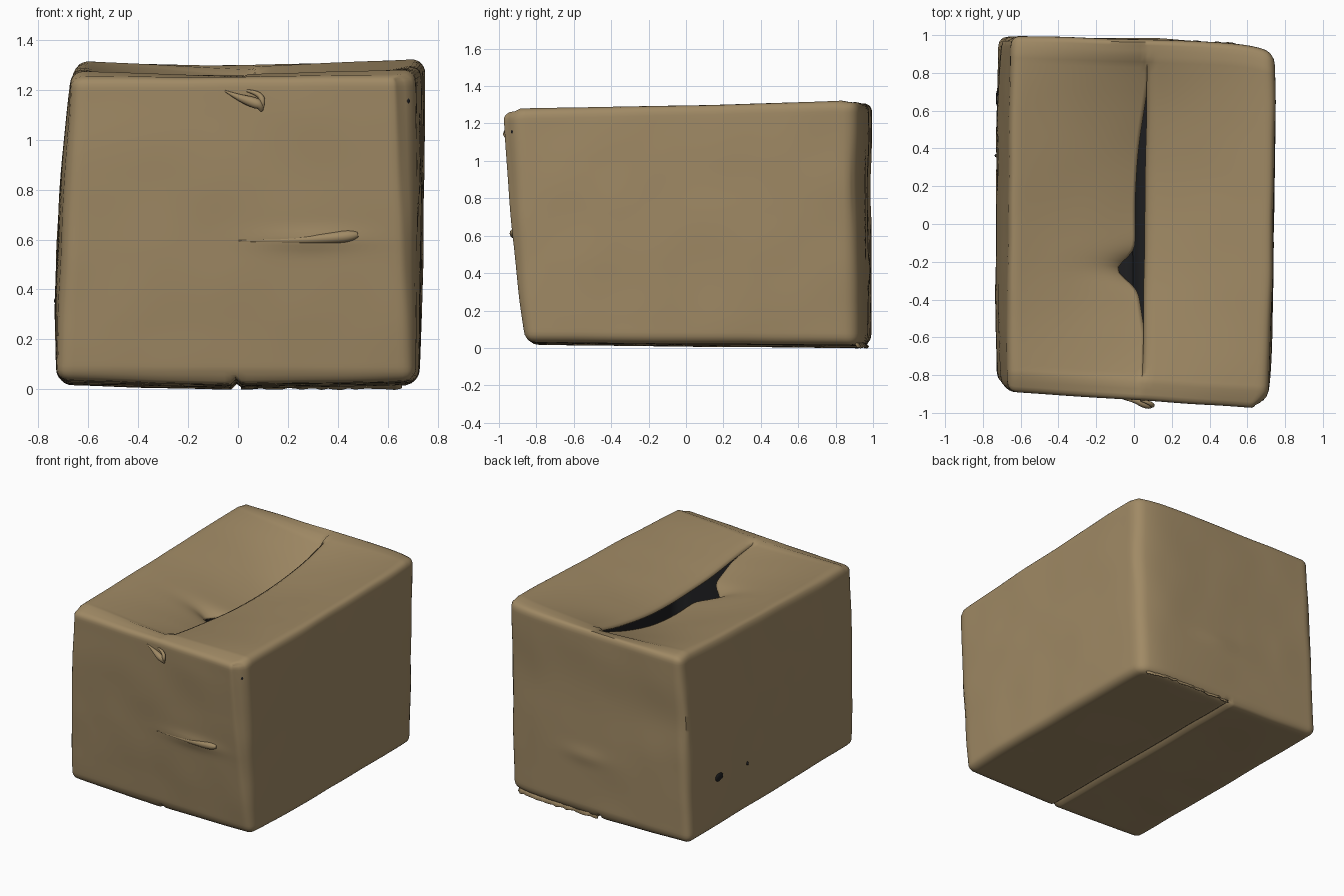
import bpy, bmesh, math, random
from mathutils import Vector, noise

random.seed(4)
if "Cube" in bpy.data.objects:
    bpy.data.objects.remove(bpy.data.objects["Cube"])


def material(name, rgb):
    m = bpy.data.materials.new(name)
    m.use_nodes = True
    m.diffuse_color = (*rgb, 1)
    m.node_tree.nodes["Principled BSDF"].inputs["Base Color"].default_value = (*rgb, 1)
    return m


cardboard = material("brown cardboard", (0.35, 0.252, 0.129))
inside = material("dark interior", (0.012, 0.0125, 0.014))

# Slightly skewed corners of the carton, keyed by side signs (x, y, z)
CORNERS = {
    (-1, -1, -1): (-0.73, -0.825, 0.035), (1, -1, -1): (0.71, -0.86, 0.03),
    (-1, 1, -1): (-0.72, 0.995, 0.015), (1, 1, -1): (0.715, 0.905, 0.015),
    (-1, -1, 1): (-0.67, -0.89, 1.272), (1, -1, 1): (0.705, -0.98, 1.28),
    (-1, 1, 1): (-0.65, 1.0, 1.32), (1, 1, 1): (0.745, 0.9, 1.328),
}
HALF = Vector((0.7, 0.95, 0.64))
ROUND = 0.052


def bump(value, centre, width):
    return math.exp(-((value - centre) / width) ** 2)


def place(u, v, w):
    """Map box coordinates in -1..1 to the skewed, gently bulging carton."""
    p = Vector((0, 0, 0))
    for (a, b, c), corner in CORNERS.items():
        p += Vector(corner) * ((1 + a * u) * (1 + b * v) * (1 + c * w) / 8)
    p.x += u * (0.03 if u < 0 else 0.01) * (1 - v ** 4) * (1 - w * w)
    if u > 0:
        p.x += 0.012 * u * (1 - v ** 4)
    if v > 0:
        p.y += 0.027 * v * (1 - u ** 6) * (1 + u)
    else:
        p.y += 0.015 * v * (1 - w * w)
    return p


def rounded(co):
    q = Vector([c * h for c, h in zip(co, HALF)])
    core = Vector([max(-h + ROUND, min(h - ROUND, c)) for c, h in zip(q, HALF)])
    q = core + (q - core).normalized() * ROUND
    return [c / h for c, h in zip(q, HALF)]


def finish(name, bm, mats, angle=50):
    mesh = bpy.data.meshes.new(name)
    bm.to_mesh(mesh)
    bm.free()
    for m in mats:
        mesh.materials.append(m)
    obj = bpy.data.objects.new(name, mesh)
    bpy.context.collection.objects.link(obj)
    bpy.ops.object.select_all(action="DESELECT")
    obj.select_set(True)
    bpy.context.view_layer.objects.active = obj
    bpy.ops.object.shade_smooth_by_angle(angle=math.radians(angle))
    return obj


# Carton shell, slit along the seam between the two top flaps
bm = bmesh.new()
bmesh.ops.create_cube(bm, size=2)
bmesh.ops.subdivide_edges(bm, edges=bm.edges[:], cuts=63, use_grid_fill=True)
seam = [e for e in bm.edges if all(
    abs(v.co.x) < 0.001 and v.co.z > 0.99 and abs(v.co.y) < 0.88 for v in e.verts)]
bmesh.ops.split_edges(bm, edges=seam)

targets = {}
for vert in bm.verts:
    u, v, w = vert.co
    side = sum(f.calc_center_median().x for f in vert.link_faces)
    p = place(*rounded(vert.co))
    high = (w + 1) / 2
    inward = 1 - abs(u)
    if abs(v) > 0.91:
        # End panels stop a little below the top flaps
        p.z -= (0.014 if v < 0 else 0.008) * max(0, (w - 0.8) / 0.2)
    if w > 0.99:
        # Top flaps sag toward the seam, deepest behind the middle
        sag = inward * (1 - v * v) * (1 + 0.35 * v)
        p.x += 0.025 * inward
        if side < -0.001:
            p.z -= 0.18 * sag + 0.01 * inward * (abs(v) < 0.88)
            p.z -= 0.03 * bump(p.y, -0.23, 0.1) * inward ** 6
            gap = 0.06 * max(0, 1 - ((p.y - 0.08) / 0.66) ** 2) - 0.01
            gap += 0.1 * bump(p.y, -0.24, 0.075)
            p.x -= gap * inward ** 3
        else:
            p.z -= 0.12 * sag
            if side > 0.001 and abs(v) < 0.88:
                p.z -= 0.02 * bump(u, 0, 0.035)
    elif w < -0.99:
        # Bottom flaps meet in a shallow groove
        p.z -= 0.014 * inward * (1.3 if u < 0 else 1) - 0.02 * bump(u, 0, 0.02)
    if v < -0.99:
        # Soft swelling around the front crease
        p.y -= 0.012 * bump(p.z, 0.60, 0.04) * bump(p.x, 0.3, 0.2)
    elif v > 0.99:
        # Back panel pinches inward across its middle
        p.y -= 0.010 * bump(p.z, 0.85, 0.2)
        p.y += 0.008 * bump(p.z, 0.42, 0.05) * bump(p.x, 0.1, 0.15)
    # Front panel edge pulled in beside the corner
    p.x -= 0.055 * high * max(0, u) ** 4 * bump(v, -1, 0.05)
    wobble = noise.noise_vector(p * 3.5) * 0.005
    targets[vert] = p + Vector((wobble.x, wobble.y, wobble.z * 0.5))
for vert, p in targets.items():
    vert.co = p
box = finish("carton", bm, [cardboard, inside])
wall = box.modifiers.new("wall thickness", "SOLIDIFY")
wall.thickness = 0.01
wall.offset = -1
wall.material_offset = 1
wall.material_offset_rim = 0


# Raised wrinkles on the front panel, given as x, z, radius and lift
def wrinkle(name, points):
    curve = bpy.data.curves.new(name, "CURVE")
    curve.dimensions = "3D"
    curve.bevel_depth = 0.01
    curve.bevel_resolution = 4
    curve.use_fill_caps = True
    spline = curve.splines.new("NURBS")
    spline.points.add(len(points) - 1)
    spline.use_endpoint_u = True
    spline.order_u = 3
    for point, (x, z, radius, lift) in zip(spline.points, points):
        p = place(x / 0.7, -1, z / 0.63 - 1)
        point.co = (p.x, p.y - lift, p.z, 1)
        point.radius = radius
    curve.materials.append(cardboard)
    obj = bpy.data.objects.new(name, curve)
    bpy.context.collection.objects.link(obj)


wrinkle("front_crease", [(0, 0.57, 0.3, 0), (0.2, 0.57, 1.2, 0), (0.36, 0.58, 2.2, 0),
                         (0.45, 0.59, 2.6, 0), (0.475, 0.595, 1, 0)])
wrinkle("front_torn_tab", [(-0.07, 1.18, 0.3, 0), (-0.02, 1.155, 1.2, 0), (0.04, 1.135, 2.2, 0.02),
                           (0.08, 1.12, 2, 0.025), (0.08, 1.095, 0.5, 0.02)])
wrinkle("front_tab_curl", [(0.02, 1.18, 0.5, 0), (0.07, 1.17, 1.2, 0.01),
                           (0.09, 1.13, 1.2, 0.03), (0.08, 1.10, 0.4, 0.02)])


# Small punctures in the side walls
def puncture(name, at, size):
    bm = bmesh.new()
    bmesh.ops.create_uvsphere(bm, u_segments=14, v_segments=8, radius=1)
    for vert in bm.verts:
        vert.co = Vector([c * s for c, s in zip(vert.co, size)]) + at
    finish(name, bm, [inside])


puncture("side_hole_large", place(-1, 0.64, -0.45), (0.009, 0.042, 0.027))
puncture("side_hole_small", place(-1, 0.31, -0.48), (0.009, 0.009, 0.012))
puncture("corner_hole", place(0.955, -0.945, 0.8), (0.012, 0.016, 0.018))

# Ragged lip hanging under the back edge of the bottom flaps
bm = bmesh.new()
rows = []
for i in range(25):
    p = place(0.02 + 0.9 * i / 24, 1, -1)
    rows.append([bm.verts.new((p.x, p.y - 0.03, p.z + 0.03)),
                 bm.verts.new((p.x, p.y + random.uniform(-0.01, 0.005), random.uniform(0.001, 0.01)))])
for a, b in zip(rows, rows[1:]):
    bm.faces.new((a[0], b[0], b[1], a[1]))
lip = finish("back_torn_lip", bm, [cardboard])
lip.modifiers.new("thickness", "SOLIDIFY").thickness = 0.008
